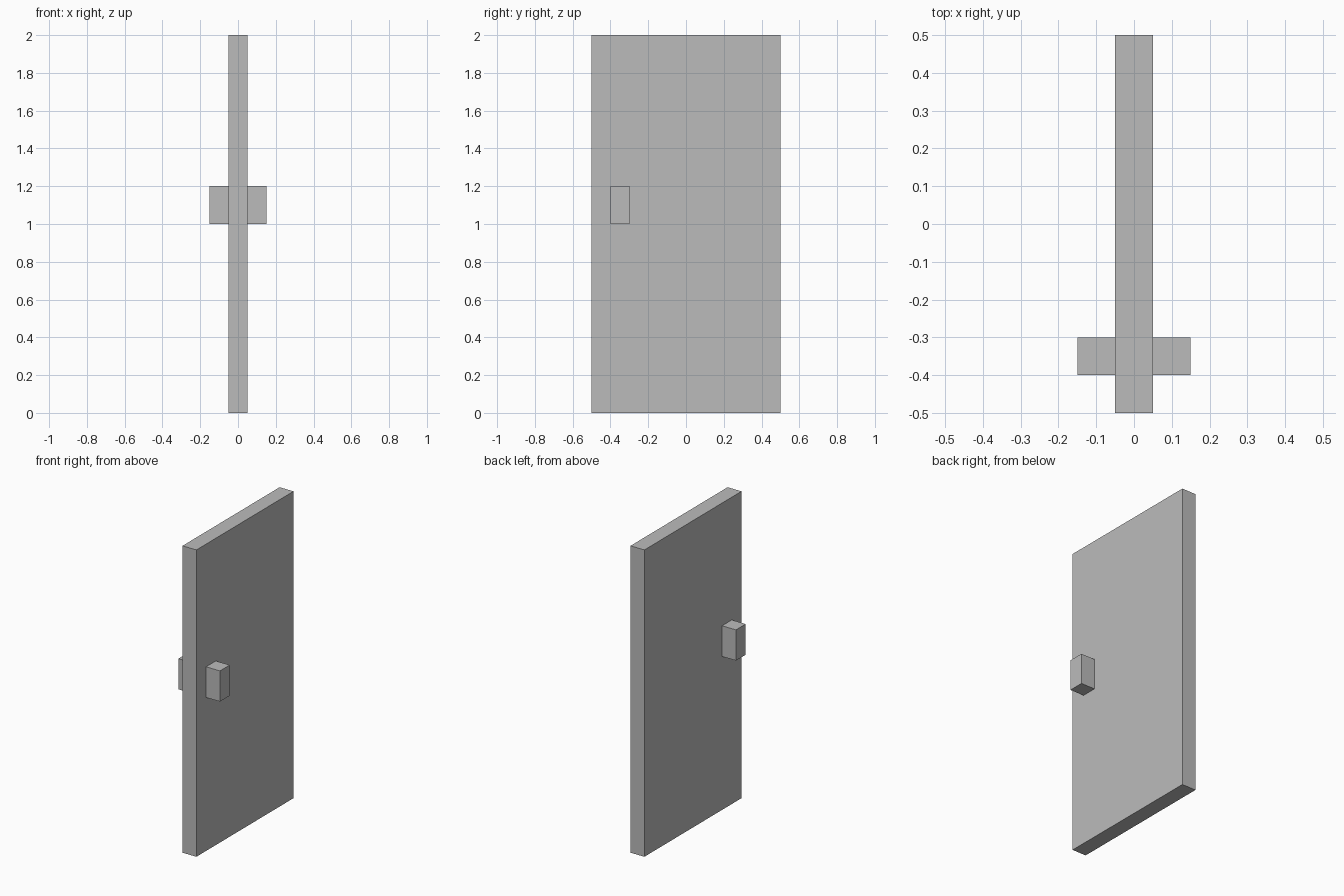
import bpy

cube = bpy.data.objects.get("Cube")
if cube:
    bpy.data.objects.remove(cube, do_unlink=True)

# Single flat grey
grey = bpy.data.materials.new("plain_grey")
grey.use_nodes = True
colour = (0.5, 0.5, 0.5, 1)
grey.diffuse_color = colour
grey.node_tree.nodes["Principled BSDF"].inputs["Base Color"].default_value = colour


def box(name, centre, size):
    bpy.ops.mesh.primitive_cube_add(size=1, location=centre)
    obj = bpy.context.object
    obj.name = name
    obj.scale = size
    bpy.ops.object.transform_apply(location=False, rotation=False, scale=True)
    obj.data.materials.append(grey)
    return obj


# Door slab
box("door_panel", (0, 0, 1), (0.1, 1, 2))

# Block handle on each face of the door
for side, x in (("left", 1), ("right", -1)):
    box(side + "_handle", (0.1 * x, -0.35, 1.1), (0.1, 0.1, 0.2))
